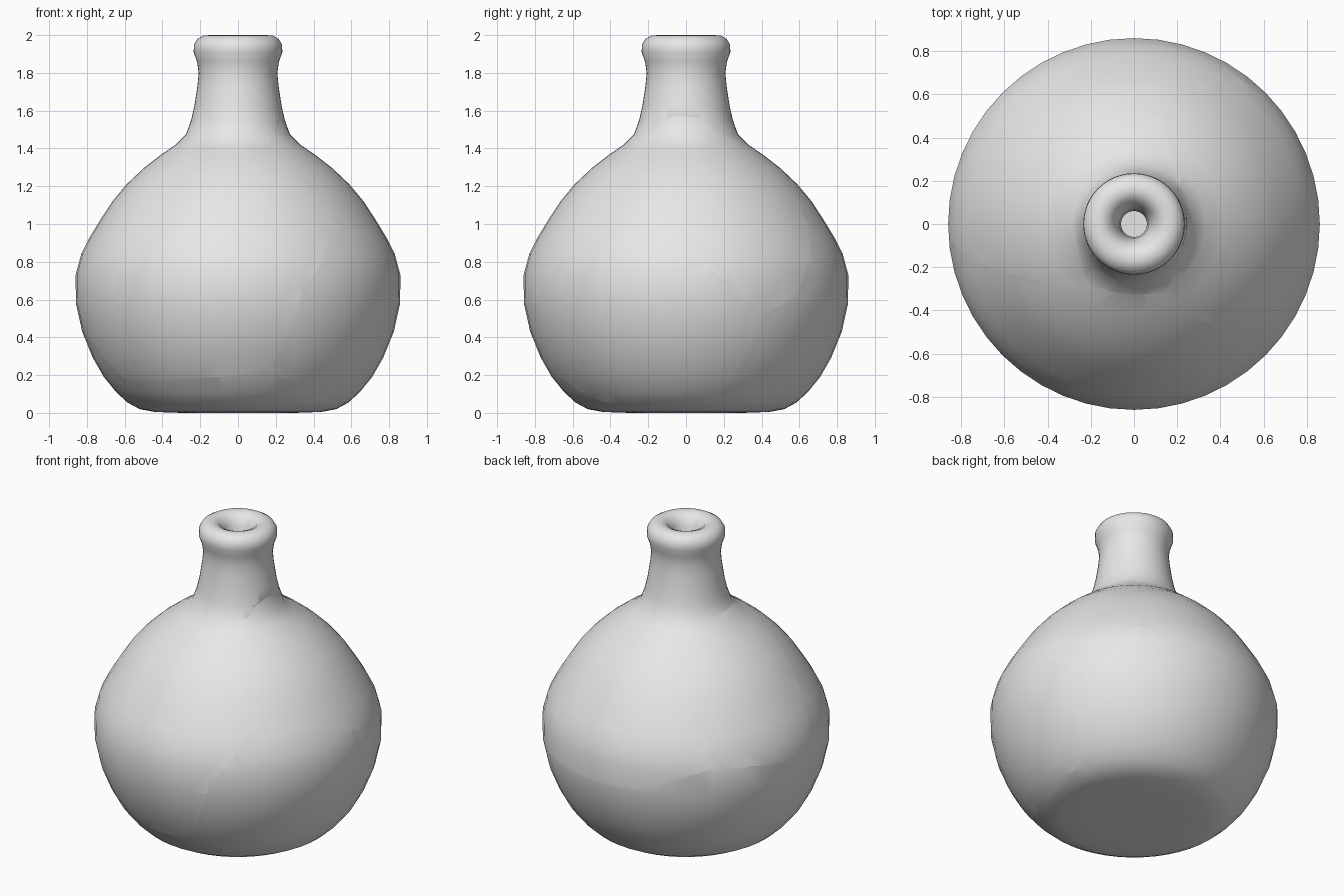
import bpy, bmesh, math
from mathutils import Vector

if "Cube" in bpy.data.objects:
    bpy.data.objects.remove(bpy.data.objects["Cube"])

clay = bpy.data.materials.new("light_grey_clay")
clay.diffuse_color = (0.8, 0.8, 0.8, 1)
clay.use_nodes = True
clay.node_tree.nodes["Principled BSDF"].inputs["Base Color"].default_value = clay.diffuse_color

# Closed lathe profile (radius, height): base, belly, neck, lip, throat, cavity
PROFILE = [(0, 0), (.3, 0), (.44, .005), (.52, .02), (.585, .055), (.645, .11),
           (.71, .19), (.77, .295), (.825, .43), (.858, .58), (.86, .73),
           (.83, .84), (.785, .93), (.73, 1.02), (.665, 1.12), (.59, 1.21),
           (.50, 1.295), (.41, 1.365), (.33, 1.42), (.275, 1.475), (.248, 1.55),
           (.23, 1.63), (.215, 1.73), (.208, 1.80), (.217, 1.86), (.235, 1.91),
           (.233, 1.95), (.215, 1.98), (.185, 1.997), (.15, 2.0), (.115, 1.985),
           (.085, 1.94), (.067, 1.87), (.06, 1.77), (.068, 1.6), (.12, 1.45),
           (.25, 1.33), (.45, 1.19), (.6, 1.03), (.7, .82), (.72, .62),
           (.66, .36), (.55, .21), (.4, .15), (0, .14)]

# Points where the cracks meet on the outer surface
P = {
    "neck_fr": (.15, -.33, 1.42), "neck_fl": (-.21, -.30, 1.41),
    "neck_br": (.12, .50, 1.29), "neck_bl": (-.235, .525, 1.23),
    "neck_r": (.24, 0, 1.55), "neck_l": (-.28, 0, 1.47),
    "front_r": (.51, -.54, 1.0), "front_mid": (.34, -.79, .63),
    "front_low": (.17, -.69, .26), "base_mid": (-.2, -.67, .19),
    "base_left": (-.6, -.36, .18), "side_r": (.82, 0, .85),
    "right_low": (.745, .42, .52), "right_back": (.63, .58, .62),
    "back_r": (.45, .67, .92), "back_left": (-.635, .568, .775),
    "back_low": (-.286, .81, .61), "left": (-.858, -.033, .64),
    "floor_r": (.577, .138, .05), "floor_mid": (-.07, .177, 0),
}

# Outline of every broken piece
SHARDS = {
    "neck_shard": "neck_fr neck_r neck_br neck_bl neck_l neck_fl",
    "front_shard": "neck_fr neck_fl left base_left base_mid front_low front_mid front_r",
    "right_upper_shard": "neck_fr neck_r neck_br back_r right_back right_low side_r front_r",
    "right_lower_shard": "front_r side_r right_low floor_r front_low front_mid",
    "back_upper_shard": "neck_br neck_bl back_left back_low right_back back_r",
    "back_lower_shard": "right_low right_back back_low floor_mid floor_r",
    "left_upper_shard": "neck_bl neck_l neck_fl left back_left",
    "left_lower_shard": "back_left left base_left floor_mid back_low",
    "base_shard": "front_low base_mid base_left floor_mid floor_r",
}
CENTRE = Vector((0, 0, .7))


def to_object(name, bm):
    bmesh.ops.recalc_face_normals(bm, faces=bm.faces)
    for f in bm.faces:
        f.smooth = True
    mesh = bpy.data.meshes.new(name)
    bm.to_mesh(mesh)
    bm.free()
    mesh.materials.append(clay)
    ob = bpy.data.objects.new(name, mesh)
    bpy.context.collection.objects.link(ob)
    return ob


def lathe(name, profile, steps=48):
    bm = bmesh.new()
    vs = [bm.verts.new((r, 0, z)) for r, z in profile]
    es = [bm.edges.new(pair) for pair in zip(vs, vs[1:])]
    bmesh.ops.spin(bm, geom=vs + es, cent=(0, 0, 0), axis=(0, 0, 1),
                   angle=math.tau, steps=steps, use_merge=False)
    bmesh.ops.remove_doubles(bm, verts=bm.verts, dist=1e-4)
    return to_object(name, bm)


def wedge(name, points):
    """Cone from the centre of the vessel out through a crack outline."""
    dirs = [(Vector(p) - CENTRE).normalized() for p in points]
    mid = sum(dirs, Vector()).normalized()
    bm = bmesh.new()
    apex = bm.verts.new(CENTRE)
    cap = bm.verts.new(CENTRE + mid * 4)
    ring = [bm.verts.new(CENTRE + d * 4) for d in dirs]
    for a, b in zip(ring, ring[1:] + ring[:1]):
        bm.faces.new((apex, a, b))
        bm.faces.new((cap, b, a))
    return to_object(name, bm)


vessel = lathe("vessel", PROFILE)

# Cut the vessel into its pieces
for name, outline in SHARDS.items():
    cutter = wedge("cutter", [P[k] for k in outline.split()])
    shard = bpy.data.objects.new(name, vessel.data.copy())
    bpy.context.collection.objects.link(shard)
    mod = shard.modifiers.new("cut", "BOOLEAN")
    mod.operation = 'INTERSECT'
    mod.solver = 'EXACT'
    mod.object = cutter
    bpy.ops.object.select_all(action='DESELECT')
    shard.select_set(True)
    bpy.context.view_layer.objects.active = shard
    bpy.ops.object.modifier_apply(modifier=mod.name)
    bpy.ops.object.shade_smooth_by_angle(angle=math.radians(40))
    bpy.data.objects.remove(cutter)

bpy.data.objects.remove(vessel)
